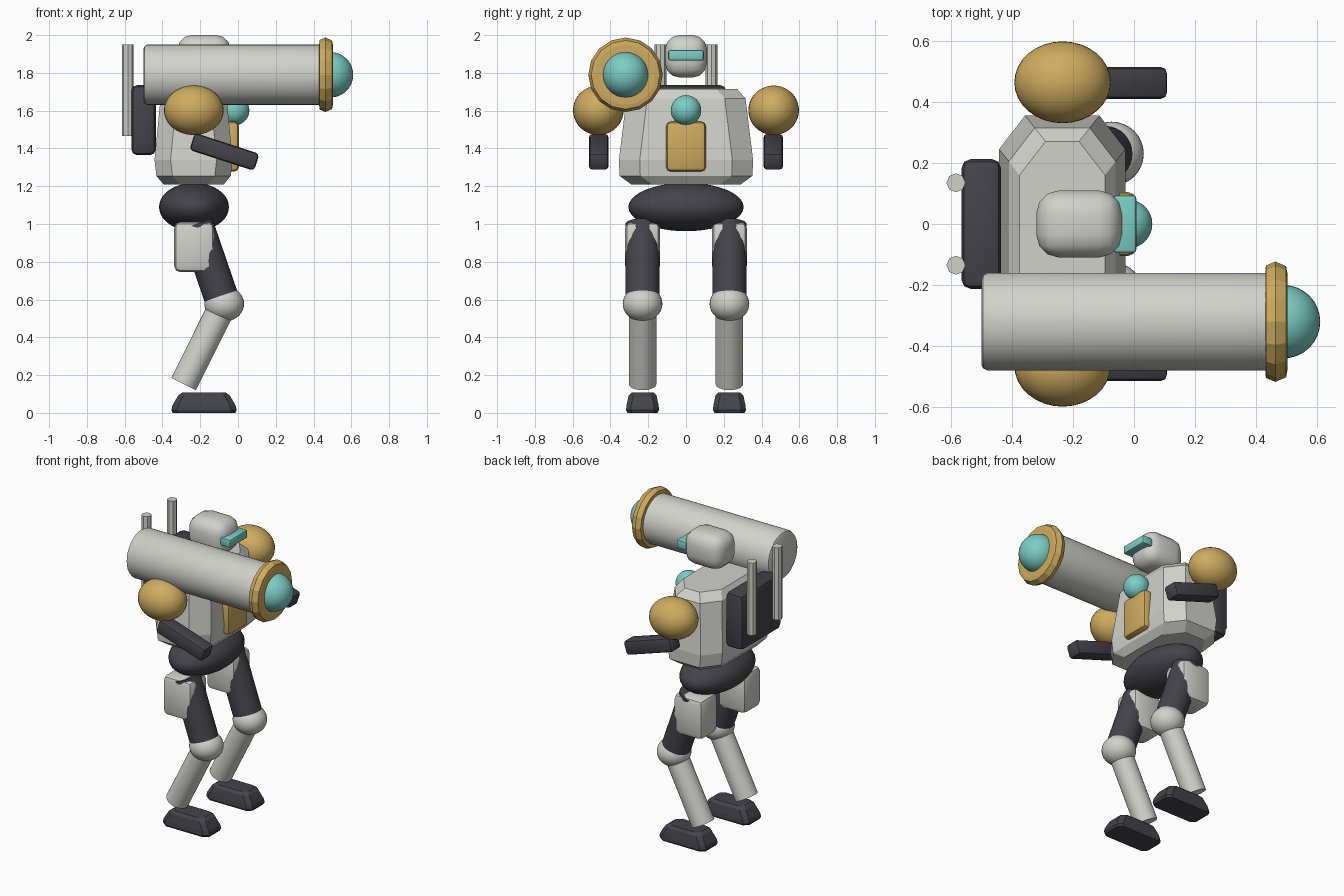
import bpy, bmesh, math
from mathutils import Vector, Matrix

if "Cube" in bpy.data.objects:
    bpy.data.objects.remove(bpy.data.objects["Cube"])


def mat(name, rgb):
    m = bpy.data.materials.new(name)
    m.diffuse_color = (*rgb, 1)
    m.use_nodes = True
    m.node_tree.nodes["Principled BSDF"].inputs["Base Color"].default_value = m.diffuse_color
    return m


LIGHT = mat("light_grey", (0.64, 0.64, 0.60))
DARK = mat("dark_grey", (0.058, 0.056, 0.068))
GOLD = mat("gold", (0.62, 0.41, 0.115))
TEAL = mat("teal", (0.20, 0.61, 0.55))


def finish(bm, name, material, angle=30):
    bmesh.ops.recalc_face_normals(bm, faces=bm.faces[:])
    me = bpy.data.meshes.new(name)
    bm.to_mesh(me)
    bm.free()
    me.materials.append(material)
    ob = bpy.data.objects.new(name, me)
    bpy.context.collection.objects.link(ob)
    if angle:
        bpy.ops.object.select_all(action='DESELECT')
        ob.select_set(True)
        bpy.context.view_layer.objects.active = ob
        bpy.ops.object.shade_smooth_by_angle(angle=math.radians(angle))
    return ob


def ball(name, loc, radii, material):
    bm = bmesh.new()
    bmesh.ops.create_uvsphere(bm, u_segments=32, v_segments=20, radius=1)
    bmesh.ops.transform(bm, verts=bm.verts[:], matrix=Matrix.Translation(loc) @ Matrix.Diagonal((*radii, 1)))
    return finish(bm, name, material, 60)


def box(name, loc, size, bevel, material, segments=2, pitch=0.0):
    bm = bmesh.new()
    bmesh.ops.create_cube(bm, size=1)
    bmesh.ops.scale(bm, verts=bm.verts[:], vec=size)
    bmesh.ops.bevel(bm, geom=bm.edges[:], offset=bevel, segments=segments, profile=0.5, affect='EDGES')
    bmesh.ops.transform(bm, verts=bm.verts[:],
                        matrix=Matrix.Translation(loc) @ Matrix.Rotation(math.radians(pitch), 4, 'Y'))
    return finish(bm, name, material, 35)


def rod(name, a, b, r, material, sides=32):
    a, b = Vector(a), Vector(b)
    bm = bmesh.new()
    bmesh.ops.create_cone(bm, cap_ends=True, segments=sides, radius1=r, radius2=r, depth=(b - a).length)
    rot = (b - a).to_track_quat('Z', 'Y').to_matrix().to_4x4()
    bmesh.ops.transform(bm, verts=bm.verts[:], matrix=Matrix.Translation((a + b) / 2) @ rot)
    return finish(bm, name, material, 30 if sides > 12 else 0)


def skin(bm, rings):
    # join rings of equal point count and close both ends
    vs = [[bm.verts.new(p) for p in ring] for ring in rings]
    n = len(vs[0])
    for lo, hi in zip(vs, vs[1:]):
        for i in range(n):
            j = (i + 1) % n
            bm.faces.new((lo[i], lo[j], hi[j], hi[i]))
    bm.faces.new(vs[0][::-1])
    bm.faces.new(vs[-1])


def lathe_x(name, profile, y, z, sides, material, angle):
    bm = bmesh.new()
    turn = [2 * math.pi * i / sides for i in range(sides)]
    skin(bm, [[(x, y + r * math.cos(t), z + r * math.sin(t)) for t in turn] for x, r in profile])
    return finish(bm, name, material, angle)


def tapered(name, cx, cy, layers, cut_x, cut_y, material):
    # stack of rectangles with chamfered corners: (z, half x, half y)
    bm = bmesh.new()
    rings = []
    for z, hx, hy in layers:
        a, b = hx - cut_x, hy - cut_y
        pts = [(hx, -b), (hx, b), (a, hy), (-a, hy), (-hx, b), (-hx, -b), (-a, -hy), (a, -hy)]
        rings.append([(cx + px, cy + py, z) for px, py in pts])
    skin(bm, rings)
    return finish(bm, name, material, 0)


# Body
tapered("torso", -0.235, 0, [(1.21, 0.16, 0.29), (1.255, 0.197, 0.352), (1.34, 0.207, 0.355),
                             (1.665, 0.175, 0.315), (1.715, 0.14, 0.27)], 0.085, 0.11, LIGHT)
ball("pelvis", (-0.233, 0, 1.09), (0.185, 0.305, 0.128), DARK)
box("chest_plate", (-0.035, 0, 1.41), (0.08, 0.21, 0.265), 0.025, GOLD)
ball("chest_orb", (-0.02, 0, 1.602), (0.08, 0.08, 0.08), TEAL)

# Head
box("head", (-0.18, 0, 1.888), (0.28, 0.22, 0.225), 0.075, LIGHT, 3)
box("visor", (-0.03, 0, 1.893), (0.075, 0.188, 0.055), 0.01, TEAL)

# Backpack
box("backpack", (-0.5, 0, 1.55), (0.13, 0.425, 0.37), 0.03, DARK)

# Shoulder cannon
CY, CZ = -0.32, 1.79
lathe_x("cannon_barrel", [(-0.5, 0.14), (-0.494, 0.153), (-0.48, 0.16), (0.44, 0.16)], CY, CZ, 32, LIGHT, 30)
lathe_x("cannon_ring", [(0.43, 0.165), (0.432, 0.184), (0.463, 0.197), (0.498, 0.182), (0.502, 0.16)],
        CY, CZ, 16, GOLD, 0)
ball("cannon_lens", (0.49, CY, CZ), (0.12, 0.12, 0.12), TEAL)

# Paired parts
for side, s in (("right", -1), ("left", 1)):
    leg = 0.23 * s
    rod(side + "_antenna", (-0.583, 0.135 * s, 1.465), (-0.583, 0.135 * s, 1.95), 0.031, LIGHT, 8)
    ball(side + "_shoulder", (-0.234, 0.464 * s, 1.602), (0.158, 0.134, 0.131), GOLD)
    box(side + "_forearm", (-0.072, 0.462 * s, 1.382), (0.36, 0.104, 0.095), 0.02, DARK, 2, 18)
    rod(side + "_thigh", (-0.222, leg, 1.0), (-0.078, leg, 0.58), 0.091, DARK)
    box(side + "_thigh_armour", (-0.232, leg, 0.878), (0.212, 0.184, 0.265), 0.032, LIGHT)
    ball(side + "_knee", (-0.073, leg, 0.577), (0.105, 0.105, 0.093), LIGHT)
    rod(side + "_shin", (-0.08, leg, 0.57), (-0.288, leg, 0.153), 0.073, LIGHT)
    tapered(side + "_foot", -0.18, leg, [(0, 0.166, 0.08), (0.014, 0.173, 0.087), (0.04, 0.167, 0.085),
                                         (0.092, 0.137, 0.074), (0.108, 0.115, 0.058)], 0.03, 0.025, DARK)
